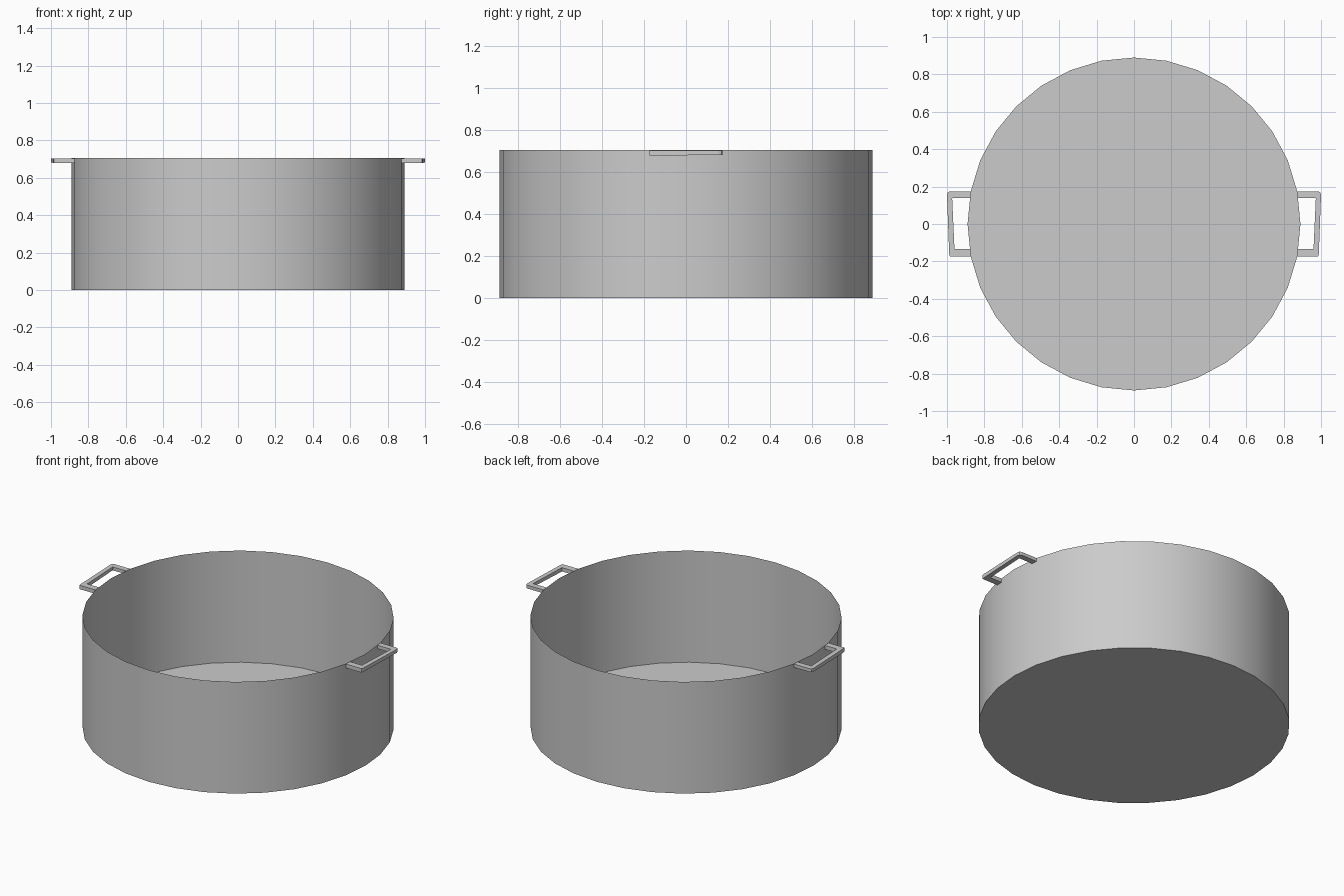
import bpy, bmesh, math

if "Cube" in bpy.data.objects:
    bpy.data.objects.remove(bpy.data.objects["Cube"])

R, H, SIDES = 0.89, 0.705, 32

steel = bpy.data.materials.new("grey_steel")
steel.diffuse_color = (0.6, 0.6, 0.6, 1)
steel.use_nodes = True
steel.node_tree.nodes["Principled BSDF"].inputs["Base Color"].default_value = steel.diffuse_color


def make_object(name, bm):
    mesh = bpy.data.meshes.new(name)
    bm.to_mesh(mesh)
    bm.free()
    mesh.materials.append(steel)
    obj = bpy.data.objects.new(name, mesh)
    bpy.context.collection.objects.link(obj)
    return obj


# Pot body: thin open-topped cylinder with a floor
bm = bmesh.new()
bmesh.ops.create_cone(bm, cap_ends=True, segments=SIDES, radius1=R, radius2=R, depth=H)
bmesh.ops.translate(bm, verts=bm.verts, vec=(0, 0, H / 2))
top = [f for f in bm.faces if f.normal.z > 0.9]
bmesh.ops.delete(bm, geom=top, context='FACES_ONLY')
for f in bm.faces:
    f.smooth = abs(f.normal.z) < 0.5
for e in bm.edges:
    e.smooth = all(f.smooth for f in e.link_faces)
make_object("pot_body", bm)

# Handles: flat U-shaped loops level with the rim, slightly tapered to the front
outer = [(0.875, 0.174), (0.985, 0.174), (0.996, 0.169), (1.0, 0.155),
         (0.988, -0.16), (0.984, -0.174), (0.875, -0.174)]
inner = [(0.875, 0.138), (0.968, 0.138), (0.970, 0.138), (0.972, 0.135),
         (0.960, -0.130), (0.960, -0.134), (0.875, -0.134)]


def handle(name, side):
    bm = bmesh.new()
    rings = []
    for (ox, oy), (ix, iy) in zip(outer, inner):
        ring = []
        for x, y, up in ((ox, oy, 1), (ix, iy, 1), (ix, iy, 0), (ox, oy, 0)):
            z = H - 0.001 if up else 0.681 + 0.01 * y
            ring.append(bm.verts.new((side * x, y, z)))
        rings.append(ring)
    for a, b in zip(rings, rings[1:]):
        for i in range(4):
            j = (i + 1) % 4
            bm.faces.new((a[i], a[j], b[j], b[i]))
    bm.faces.new(rings[0])
    bm.faces.new(rings[-1])
    bmesh.ops.recalc_face_normals(bm, faces=bm.faces)
    return make_object(name, bm)


handle("right_handle", 1)
handle("left_handle", -1)
